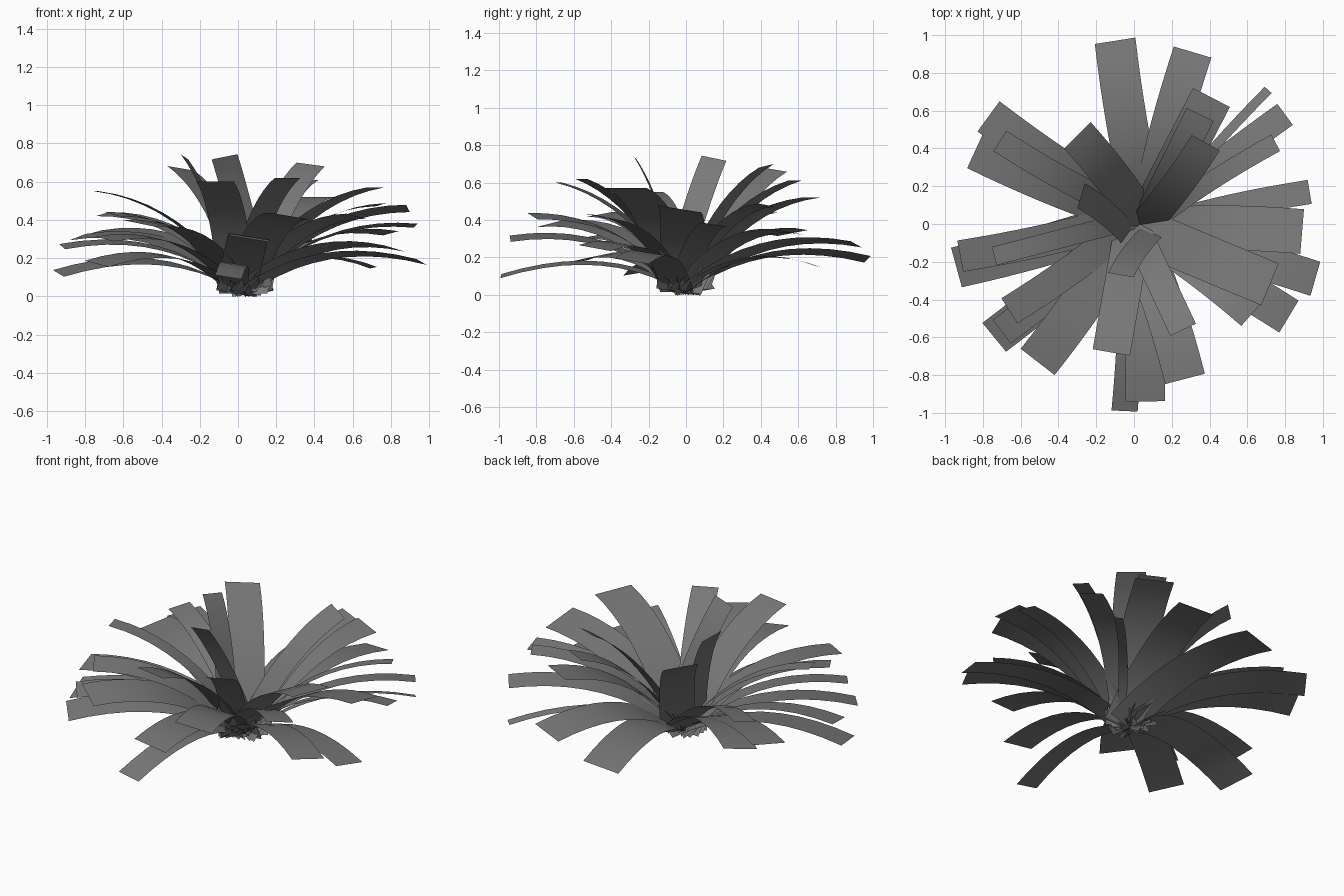
import bpy
import math
from mathutils import Vector, Matrix

default_cube = bpy.data.objects.get("Cube")
if default_cube:
    bpy.data.objects.remove(default_cube, do_unlink=True)

# One flat grey for the whole plant
grey = bpy.data.materials.new("dark_grey_leaf")
grey.use_nodes = True
leaf_colour = (0.19, 0.19, 0.19, 1)
grey.diffuse_color = leaf_colour
shader = grey.node_tree.nodes["Principled BSDF"]
shader.inputs["Base Color"].default_value = leaf_colour
shader.inputs["Roughness"].default_value = 0.8

SEGMENTS = 10
BEND = 0.42
CROWN = Vector((0.03, 0, 0.015))


def bezier(start, control, end, t):
    """Point on a quadratic curve."""
    return start * (1 - t) ** 2 + control * 2 * t * (1 - t) + end * t ** 2


def add_leaf(name, roll, swirl, tip_x, tip_y, tip_z, width):
    """Arching strip leaf from the crown to its tip, sizes in hundredths."""
    tip = Vector((tip_x, tip_y, tip_z)) / 100
    # Leaves start beside the crown centre, so they cross in a swirl
    base = CROWN + Vector((tip.y, -tip.x, 0)).normalized() * swirl
    run = Vector((tip.x - base.x, tip.y - base.y, 0))
    # A rolled leaf drifts sideways as it rises, so it points off its run
    drift = math.asin(-roll * (tip.z - base.z) / run.length)
    outward = Matrix.Rotation(-drift, 3, "Z") @ run.normalized()
    side = Vector((-outward.y, outward.x, 0))
    # Upright leaves are straighter, long low ones droop at the tip
    end_slope = 0.72 * tip.z / run.length - 0.38
    rise = tip.z - (1 - BEND) * run.length * end_slope - base.z
    control = base + outward * (BEND * run.dot(outward)) - side * (roll * rise)
    control.z += rise

    verts, faces = [], []
    half = (side + Vector((0, 0, roll))).normalized() * (width / 200)
    for step in range(SEGMENTS + 1):
        centre = bezier(base, control, tip, step / SEGMENTS)
        verts += [centre - half, centre + half]
    for step in range(SEGMENTS):
        a = step * 2
        faces.append((a, a + 2, a + 3, a + 1))

    mesh = bpy.data.meshes.new(name)
    mesh.from_pydata(verts, [], faces)
    mesh.materials.append(grey)
    mesh.shade_smooth()
    leaf = bpy.data.objects.new(name, mesh)
    bpy.context.collection.objects.link(leaf)


# Roll and swirl, then tip x, tip y, tip height and width of each leaf
layers = {
    "drooping_leaf": (-0.16, 0.05, [
        (-10, 97, 19, 22), (31, 91, 27, 21), (71, 71, 15, 5),
        (96, -29, 18, 19), (82, -49, 25, 20), (-5, -99, 10, 14),
        (-74, -60, 17, 20), (-94, -23, 12, 22), (-92, -17, 26, 17),
    ]),
    "arching_leaf": (-0.16, 0.04, [
        (80, 58, 33, 14), (75, 43, 48, 10), (93, 17, 37, 13),
        (89, -4, 46, 24), (62, -48, 42, 16), (27, -82, 42, 22),
        (6, -94, 30, 21), (-51, -73, 38, 23), (-70, -57, 30, 16),
        (-66, -46, 43, 16), (-77, 57, 33, 20), (-84, 39, 31, 21),
        (-71, 44, 43, 13),
    ]),
    "raised_leaf": (0, 0.03, [
        (41, 67, 52, 22), (35, 58, 61, 16), (26, -56, 62, 15),
        (72, -32, 57, 24), (-12, -68, 60, 20), (-74, -17, 55, 10),
    ]),
    "upright_leaf": (0.12, 0.02, [(38, 43, 69, 17), (-30, 47, 67, 20)]),
    "inner_leaf": (0.2, -0.09, [(-7, -27, 73, 14), (-28, 15, 73, 14)]),
}
for layer, (roll, swirl, leaves) in layers.items():
    for number, leaf in enumerate(leaves, start=1):
        add_leaf(f"{layer}_{number}", roll, swirl, *leaf)
